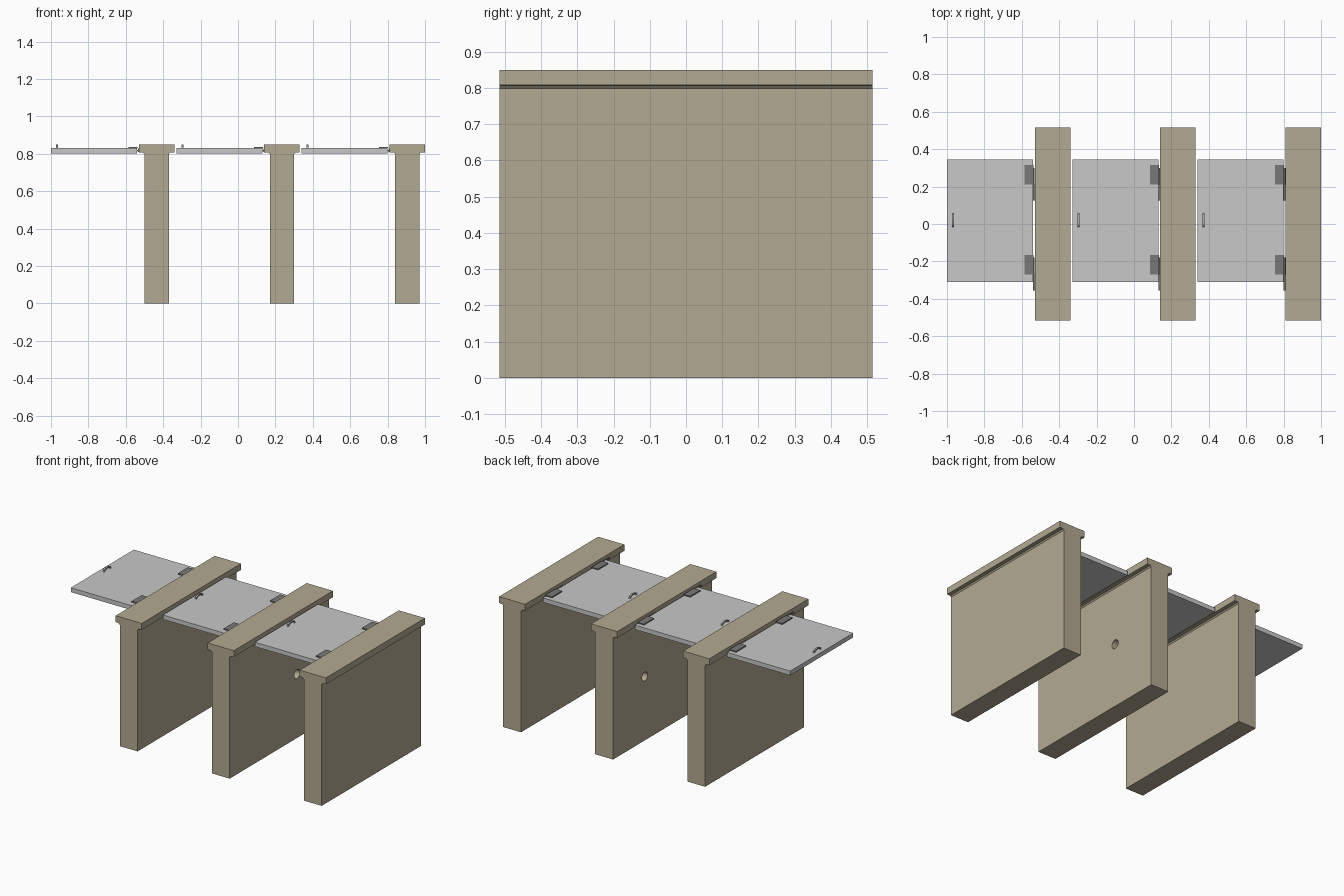
import bpy, bmesh, math
from mathutils import Matrix

if "Cube" in bpy.data.objects:
    bpy.data.objects.remove(bpy.data.objects["Cube"])


def material(name, rgb):
    m = bpy.data.materials.new(name)
    m.diffuse_color = (*rgb, 1)
    m.use_nodes = True
    m.node_tree.nodes["Principled BSDF"].inputs["Base Color"].default_value = m.diffuse_color
    return m


CONCRETE = material("tan concrete", (0.45, 0.40, 0.285))
STEEL = material("light grey panel", (0.58, 0.58, 0.58))
DARK = material("dark grey hinge", (0.19, 0.19, 0.19))
BAR = material("grey handle", (0.42, 0.42, 0.42))


def finish(name, bm, mat):
    bmesh.ops.recalc_face_normals(bm, faces=bm.faces)
    me = bpy.data.meshes.new(name)
    bm.to_mesh(me)
    bm.free()
    ob = bpy.data.objects.new(name, me)
    bpy.context.collection.objects.link(ob)
    me.materials.append(mat)
    return ob


def box(name, x0, x1, y0, y1, z0, z1, mat):
    bm = bmesh.new()
    m = Matrix.Translation(((x0 + x1) / 2, (y0 + y1) / 2, (z0 + z1) / 2)) @ \
        Matrix.Diagonal((x1 - x0, y1 - y0, z1 - z0, 1))
    bmesh.ops.create_cube(bm, size=1, matrix=m)
    return finish(name, bm, mat)


def cylinder(name, r, length, centre, axis, mat, sides):
    bm = bmesh.new()
    rot = Matrix.Rotation(math.pi / 2, 4, axis)
    bmesh.ops.create_cone(bm, cap_ends=True, segments=sides, radius1=r, radius2=r,
                          depth=length, matrix=Matrix.Translation(centre) @ rot)
    return finish(name, bm, mat)


def extrude(name, points, vec, mat):
    bm = bmesh.new()
    f = bm.faces.new([bm.verts.new(p) for p in points])
    r = bmesh.ops.extrude_face_region(bm, geom=[f])
    bmesh.ops.translate(bm, vec=vec,
                        verts=[v for v in r["geom"] if isinstance(v, bmesh.types.BMVert)])
    return finish(name, bm, mat)


def build_bay(i, dx):
    tag = f"_{i + 1}"
    # T-shaped wall with a wider cap
    half = [(0.065, 0), (0.065, 0.798), (0.072, 0.806), (0.095, 0.808), (0.095, 0.85)]
    prof = half + [(-x, z) for x, z in reversed(half)]
    cx = -0.435 + dx
    wall = extrude("wall" + tag, [(cx + x, -0.515, z) for x, z in prof], (0, 1.03, 0), CONCRETE)

    # Round passage through the middle wall only
    if i == 1:
        cutter = cylinder("hole_cutter", 0.029, 0.4, (cx, 0.185, 0.42), 'Y', CONCRETE, 24)
        cutter.hide_render = True
        mod = wall.modifiers.new("hole", 'BOOLEAN')
        mod.operation = 'DIFFERENCE'
        mod.solver = 'EXACT'
        mod.object = cutter
        bpy.context.view_layer.objects.active = wall
        bpy.ops.object.modifier_apply(modifier="hole")
        bpy.data.objects.remove(cutter)

    # Door panel lying flat
    box("door_panel" + tag, -1 + dx, -0.54 + dx, -0.31, 0.345, 0.801, 0.83, STEEL)

    # Hinges: leaf on the panel, pin in the gap, leaf on the cap side
    for k, y in enumerate((0.21, -0.27)):
        h = f"{tag}_{k + 1}"
        box("hinge_leaf" + h, -0.585 + dx, -0.537 + dx, y, y + 0.105, 0.83, 0.837, DARK)
        cylinder("hinge_pin" + h, 0.0045, 0.175, (-0.5355 + dx, y + 0.0025, 0.817), 'X', DARK, 12)
        box("hinge_wall_leaf" + h, -0.534 + dx, -0.53 + dx, y - 0.085, y, 0.81, 0.828, DARK)

    # Arched pull handle
    n = 8
    arc = lambda ry, rz: [(-0.973 + dx, 0.02 + ry * math.cos(math.pi * j / n),
                           0.83 + rz * math.sin(math.pi * j / n) ** 0.6 if 0 < j < n else 0.83)
                          for j in range(n + 1)]
    extrude("handle" + tag, arc(0.036, 0.02) + arc(0.028, 0.013)[::-1], (0.011, 0, 0), BAR)


for i in range(3):
    build_bay(i, 0.67 * i)
